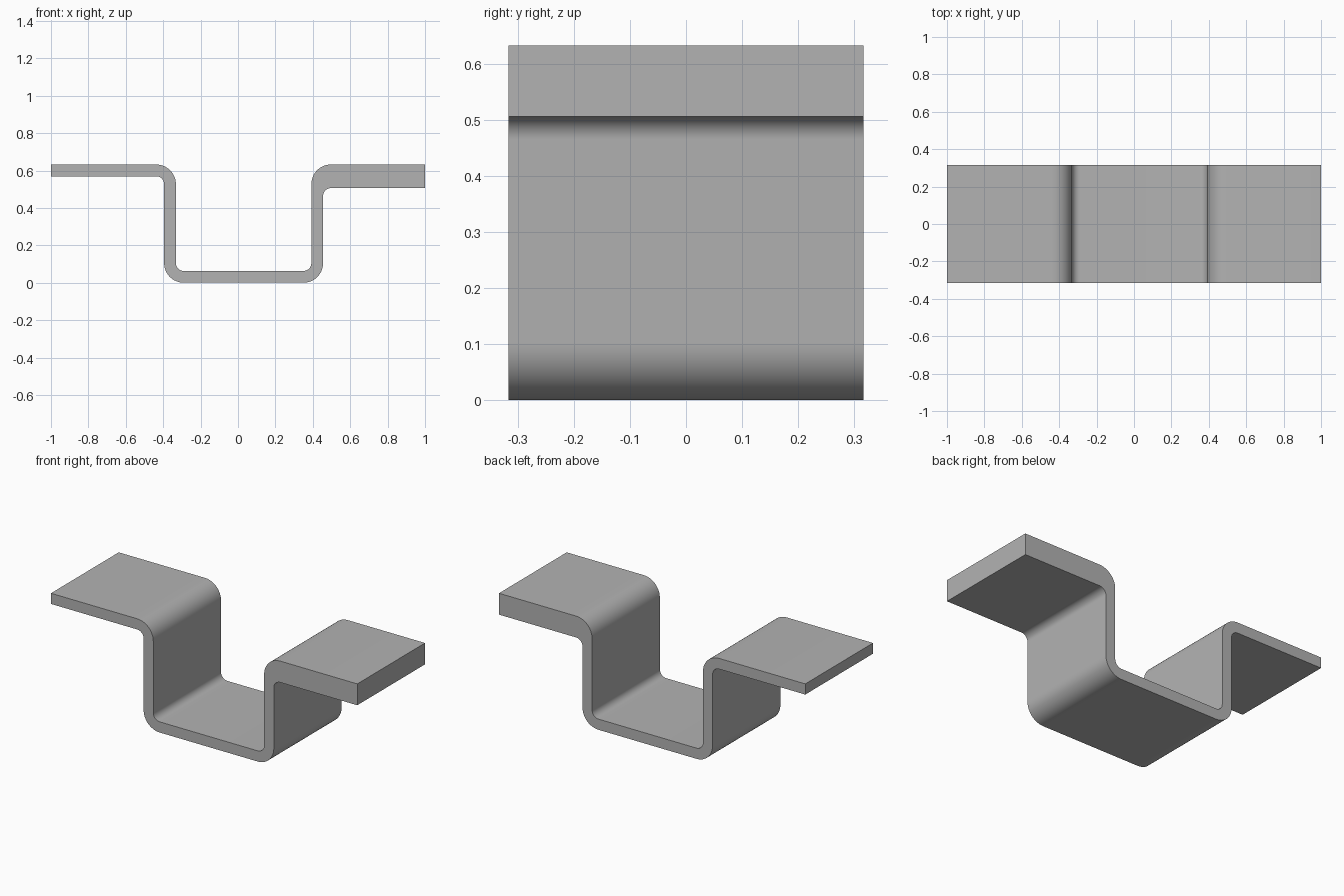
import bpy, bmesh, math
from mathutils import Vector

if "Cube" in bpy.data.objects:
    bpy.data.objects.remove(bpy.data.objects["Cube"], do_unlink=True)

# Main sizes
WIDTH, TOP = 0.632, 0.632
THIN, THICK = 0.063, 0.126
OUTER, INNER = 0.105, 0.042
LEFT_WALL, RIGHT_WALL = -0.395, 0.455      # outer faces of the two walls

steel = bpy.data.materials.new("steel_grey")
steel.use_nodes = True
colour = (0.45, 0.45, 0.45, 1)
steel.diffuse_color = colour
steel.node_tree.nodes["Principled BSDF"].inputs["Base Color"].default_value = colour


def rounded(corners, steps=12):
    """Round the right-angled corners (x, z, radius) of a closed outline."""
    out = []
    for i, (x, z, r) in enumerate(corners):
        p = Vector((x, z))
        if r == 0:
            out.append(p)
            continue
        before = (Vector(corners[i - 1][:2]) - p).normalized() * r
        after = (Vector(corners[(i + 1) % len(corners)][:2]) - p).normalized() * r
        centre = p + before + after
        for k in range(steps + 1):
            a = math.pi / 2 * k / steps
            out.append(centre - after * math.cos(a) - before * math.sin(a))
    return out


# Bent strip outline: underside from -x to +x, then back along the upper side
outline = rounded([
    (-1, TOP - THIN, 0),
    (LEFT_WALL, TOP - THIN, INNER),
    (LEFT_WALL, 0, OUTER),
    (RIGHT_WALL, 0, OUTER),
    (RIGHT_WALL, TOP - THICK, INNER),
    (1, TOP - THICK, 0),
    (1, TOP, 0),
    (RIGHT_WALL - THIN, TOP, OUTER),
    (RIGHT_WALL - THIN, THIN, INNER),
    (LEFT_WALL + THIN, THIN, INNER),
    (LEFT_WALL + THIN, TOP, OUTER),
    (-1, TOP, 0),
])

# Extrude the outline across the width
bm = bmesh.new()
face = bm.faces.new([bm.verts.new((p.x, -WIDTH / 2, p.y)) for p in outline])
side = bmesh.ops.extrude_face_region(bm, geom=[face])
moved = [v for v in side["geom"] if isinstance(v, bmesh.types.BMVert)]
bmesh.ops.translate(bm, vec=(0, WIDTH, 0), verts=moved)
bmesh.ops.recalc_face_normals(bm, faces=bm.faces)
mesh = bpy.data.meshes.new("bent_bracket")
bm.to_mesh(mesh)
bm.free()
mesh.materials.append(steel)

bracket = bpy.data.objects.new("bent_bracket", mesh)
bpy.context.collection.objects.link(bracket)
bpy.ops.object.select_all(action='DESELECT')
bracket.select_set(True)
bpy.context.view_layer.objects.active = bracket
bpy.ops.object.shade_smooth_by_angle(angle=math.radians(30))
